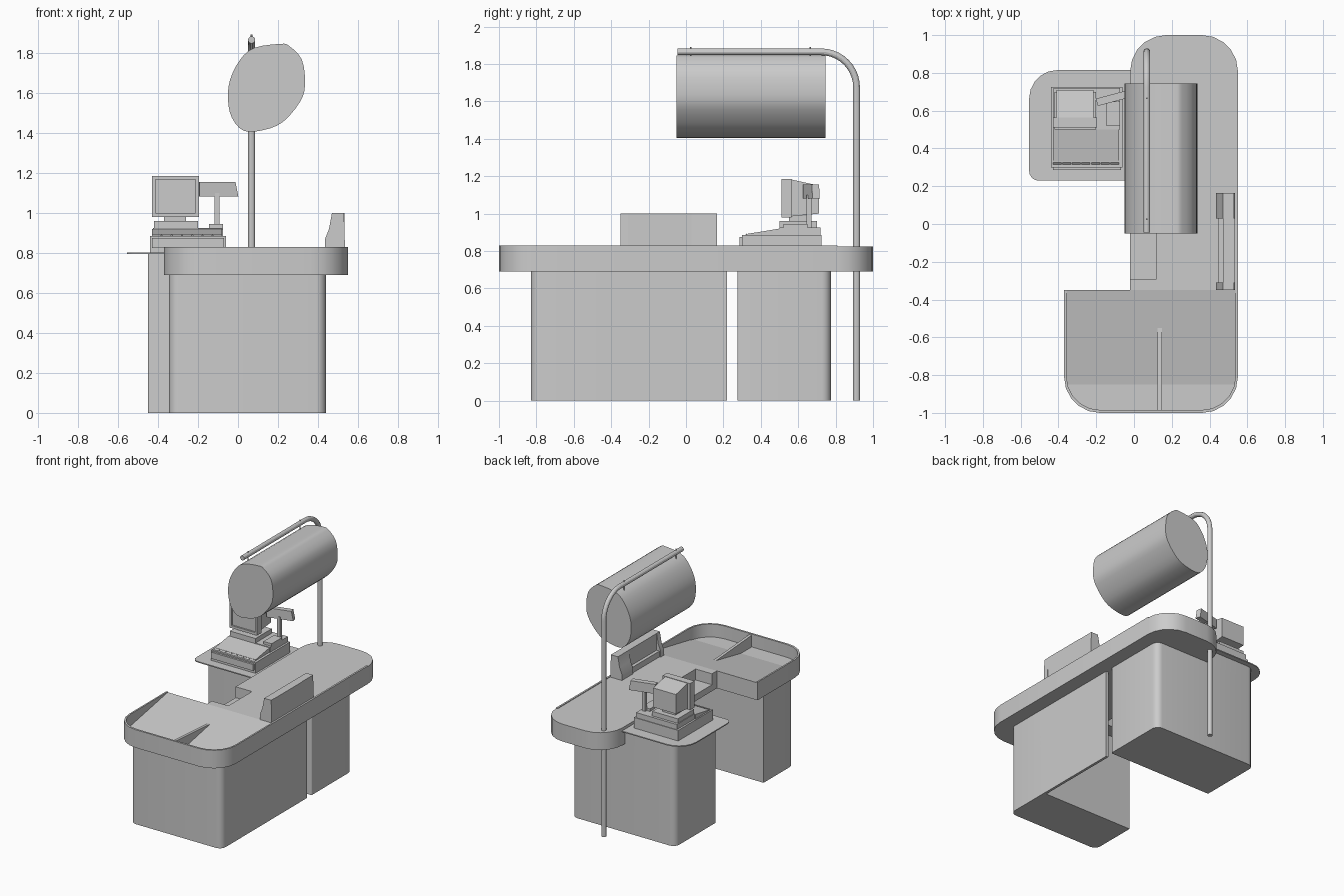
import bpy, bmesh, math
from mathutils import Vector, Matrix

cube = bpy.data.objects.get("Cube")
if cube:
    bpy.data.objects.remove(cube)

grey = bpy.data.materials.new("plain grey")
grey.use_nodes = True
COLOUR = (0.6, 0.6, 0.6, 1)
grey.diffuse_color = COLOUR
grey.node_tree.nodes["Principled BSDF"].inputs["Base Color"].default_value = COLOUR


def finish(name, bm):
    bmesh.ops.recalc_face_normals(bm, faces=bm.faces)
    mesh = bpy.data.meshes.new(name)
    for f in bm.faces:
        f.smooth = True
    bm.to_mesh(mesh)
    bm.free()
    mesh.set_sharp_from_angle(angle=math.radians(28))
    mesh.materials.append(grey)
    ob = bpy.data.objects.new(name, mesh)
    bpy.context.collection.objects.link(ob)
    return ob


def prism(name, outline, lo, hi, axis="z"):
    """Extrude a flat outline along an axis."""
    place = {"x": lambda a, b, h: (h, a, b),
             "y": lambda a, b, h: (a, h, b),
             "z": lambda a, b, h: (a, b, h)}[axis]
    bm = bmesh.new()
    face = bm.faces.new([bm.verts.new(place(a, b, lo)) for a, b in outline])
    out = bmesh.ops.extrude_face_region(bm, geom=[face])
    new = [v for v in out["geom"] if isinstance(v, bmesh.types.BMVert)]
    bmesh.ops.translate(bm, verts=new, vec=Vector(place(0, 0, hi - lo)))
    return finish(name, bm)


def box(name, x, y, z):
    return prism(name, [(x[0], y[0]), (x[1], y[0]), (x[1], y[1]), (x[0], y[1])], *z)


def rounded(x, y, radii, n=5):
    """Rectangle with corner radii in the order back-left, front-left, front-right, back-right."""
    pts = []
    corners = [(x[0], y[1], 1, -1), (x[0], y[0], 1, 1), (x[1], y[0], -1, 1), (x[1], y[1], -1, -1)]
    for i, ((cx, cy, sx, sy), r) in enumerate(zip(corners, radii)):
        if r == 0:
            pts.append((cx, cy))
            continue
        for k in range(n + 1):
            a = math.pi / 2 * (i + 1 + k / n)
            pts.append((cx + sx * r + r * math.cos(a), cy + sy * r + r * math.sin(a)))
    return pts


def tube(name, path, radius, sides=12):
    """Sweep a circle along a path lying in a plane of constant x."""
    bm = bmesh.new()
    rings = []
    for i, p in enumerate(path):
        t = (path[min(i + 1, len(path) - 1)] - path[max(i - 1, 0)]).normalized()
        u = Vector((1, 0, 0))
        v = t.cross(u)
        rings.append([bm.verts.new(p + radius * (u * math.cos(a) + v * math.sin(a)))
                      for a in (2 * math.pi * k / sides for k in range(sides))])
    for r, s in zip(rings, rings[1:]):
        for k in range(sides):
            bm.faces.new((r[k], r[(k + 1) % sides], s[(k + 1) % sides], s[k]))
    bm.faces.new(rings[0])
    bm.faces.new(rings[-1])
    return finish(name, bm)


TOP, UNDER = 0.83, 0.69

# Bagging end of the counter: base, rim, sloping floor and divider
fx, fy = (-0.37, 0.55), (-1.0, -0.35)
outer = rounded(fx, fy, (0, 0.19, 0.19, 0))
inner = rounded((fx[0] + 0.012, fx[1] - 0.012), (fy[0] + 0.015, fy[1]), (0, 0.18, 0.18, 0))
prism("bagging_base", outer, UNDER, 0.73)
prism("bagging_rim", outer + inner[::-1], 0.73, TOP)
prism("bagging_slope", [(-0.85, 0.725), (-0.85, 0.731), (-0.35, 0.825), (-0.35, 0.725)],
      -0.358, 0.538, "x")
prism("bagging_divider", [(-0.985, 0.73), (-0.985, 0.82), (-0.55, 0.79), (-0.85, 0.73)],
      0.125, 0.147, "x")

# Long counter with a notch cut into the cashier side
lx, ly = (-0.02, 0.55), (-0.35, 1.0)
slab = rounded(lx, ly, (0.19, 0, 0, 0.19))
prism("counter_lower", slab, UNDER, 0.74)
start = slab[:6]
notch = [(-0.02, 0.0), (0.12, 0.0), (0.12, -0.29), (-0.02, -0.29)]
prism("counter_upper", start + notch + slab[6:], 0.74, 0.825)
box("counter_edge_strip", (0.536, 0.55), (-0.35, 0.81), (0.82, TOP))

# Cabinets under the counter
prism("front_cabinet", rounded((-0.345, 0.44), (-0.83, -0.46), (0, 0.05, 0.05, 0)), 0, UNDER)
box("side_panel", (0.42, 0.44), (-0.5, 0.22), (0, UNDER))
prism("back_cabinet", rounded((-0.45, 0.44), (0.275, 0.775), (0.05, 0.01, 0.01, 0.05)), 0, UNDER)
prism("back_cabinet_riser", rounded((-0.45, -0.02), (0.275, 0.775), (0.05, 0.01, 0, 0)), UNDER, 0.797)
prism("register_shelf", rounded((-0.555, -0.01), (0.23, 0.815), (0.15, 0.05, 0, 0)), 0.795, 0.803)

# Raised screen on the customer side, with thick ends and a ledge
cheek = [(0.435, TOP - 0.01), (0.435, 0.87), (0.455, 0.92), (0.47, 1.0), (0.53, 1.0), (0.535, TOP - 0.01)]
for side, y0, y1 in (("front", -0.35, -0.31), ("back", 0.03, 0.165)):
    prism("screen_end_" + side, cheek, y0, y1, "y")
box("screen_panel", (0.47, 0.532), (-0.31, 0.03), (TOP - 0.01, 1.0))
box("screen_ledge", (0.445, 0.47), (-0.31, 0.03), (TOP - 0.01, 0.87))

# Cash register body, drawer and keyboard
box("drawer", (-0.44, -0.06), (0.3, 0.725), (0.803, 0.885))
box("drawer_front", (-0.43, -0.07), (0.285, 0.3), (0.825, 0.875))
prism("keyboard", [(0.33, 0.88), (0.33, 0.892), (0.5, 0.92), (0.5, 0.88)], -0.43, -0.08, "x")
for i in range(7):
    x0 = -0.43 + i * 0.051
    prism("front_key_%d" % (i + 1), [(0.285, 0.84), (0.285, 0.86), (0.325, 0.893), (0.33, 0.87)],
          x0, x0 + 0.045, "x")
box("register_body", (-0.425, -0.075), (0.5, 0.72), (0.88, 0.925))

# Monitor on its foot
box("monitor_foot", (-0.42, -0.2), (0.5, 0.7), (0.92, 0.96))
box("monitor_neck", (-0.37, -0.26), (0.55, 0.66), (0.955, 0.99))
bezel = [(-0.43, 0.98), (-0.195, 0.98), (-0.195, 1.185), (-0.43, 1.185)]
glass = [(-0.412, 1.0), (-0.213, 1.0), (-0.213, 1.167), (-0.412, 1.167)]
prism("monitor_bezel", bezel + bezel[:1] + glass[:1] + glass[:0:-1] + glass[:1], 0.51, 0.53, "y")
box("monitor_case", (-0.43, -0.195), (0.522, 0.565), (0.98, 1.185))
prism("monitor_back", [(0.56, 0.985), (0.56, 1.183), (0.71, 1.15), (0.71, 1.0)], -0.41, -0.215, "x")

# Customer display on a post
box("display_foot", (-0.145, -0.075), (0.52, 0.65), (0.92, 0.945))
box("display_post", (-0.118, -0.092), (0.645, 0.67), (0.92, 1.1))
display = prism("customer_display", [(-0.1, -0.037), (0.1, -0.037), (0.085, 0.037), (-0.1, 0.037)],
                -0.02, 0.02, "y")
display.matrix_world = Matrix.Translation((-0.1, 0.67, 1.118)) @ Matrix.Rotation(math.radians(15), 4, "Z")

# Sign pole with a bent arm
px, r = 0.068, 0.19
path = [Vector((px, 0.912, 0))]
for k in range(11):
    a = math.pi / 2 * k / 10
    path.append(Vector((px, 0.722 + r * math.cos(a), 1.675 + r * math.sin(a))))
path.append(Vector((px, -0.045, 1.865)))
tube("sign_pole", path, 0.018)
for side, y in (("front", 0.025), ("back", 0.665)):
    tube("sign_hanger_" + side, [Vector((px, y, 1.79)), Vector((px, y, 1.892))], 0.005, 6)

# Hanging drum sign: smooth closed curve through a few points
knots = [Vector(p) for p in ((0.21, 1.845), (0.255, 1.835), (0.32, 1.765), (0.335, 1.64), (0.31, 1.555),
                             (0.225, 1.455), (0.13, 1.415), (0.03, 1.41), (-0.03, 1.475),
                             (-0.05, 1.565), (-0.04, 1.665), (0.01, 1.765), (0.08, 1.825))]
curve = []
for i in range(len(knots)):
    a, b, c, d = (knots[(i + k) % len(knots)] for k in range(-1, 3))
    for t in (0, 1 / 3, 2 / 3):
        curve.append(0.5 * (2 * b + (c - a) * t + (2 * a - 5 * b + 4 * c - d) * t * t
                            + (3 * b - a - 3 * c + d) * t ** 3))
prism("drum_sign", curve, -0.05, 0.745, "y")
